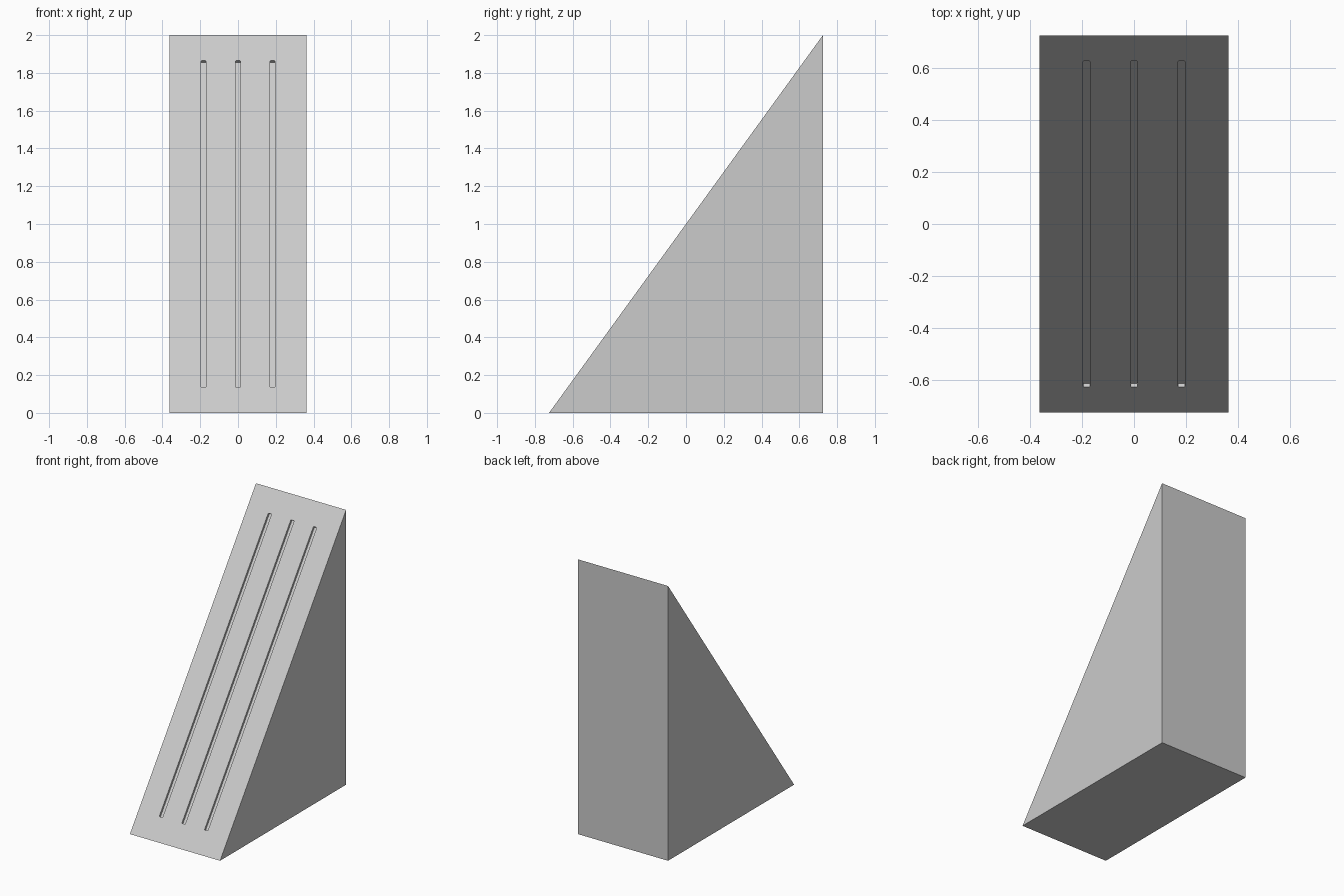
import bpy, bmesh, math
from mathutils import Matrix, Vector

if "Cube" in bpy.data.objects:
    bpy.data.objects.remove(bpy.data.objects["Cube"])

W, D, H = 0.363, 0.725, 2.0          # half width, half depth, height
GROOVE_W, GROOVE_DEPTH = 0.027, 0.016
SLOPE = math.atan2(H, 2 * D)
GROOVE_LEN = 1.73 / math.sin(SLOPE)


def make_object(name, bm):
    bmesh.ops.recalc_face_normals(bm, faces=bm.faces)
    mesh = bpy.data.meshes.new(name)
    bm.to_mesh(mesh)
    bm.free()
    obj = bpy.data.objects.new(name, mesh)
    bpy.context.collection.objects.link(obj)
    return obj


# Wedge body: triangular side profile extruded across x
bm = bmesh.new()
profile = [bm.verts.new((-W, y, z)) for y, z in ((-D, 0), (D, 0), (D, H))]
face = bm.faces.new(profile)
ext = bmesh.ops.extrude_face_region(bm, geom=[face])
bmesh.ops.translate(bm, vec=(2 * W, 0, 0),
                    verts=[v for v in ext["geom"] if isinstance(v, bmesh.types.BMVert)])
wedge = make_object("wedge_body", bm)

# Groove cutters: three long bars lying in the sloped face
bm = bmesh.new()
for x in (-0.182, 0, 0.182):
    m = (Matrix.Translation((x, 0, H / 2)) @ Matrix.Rotation(SLOPE, 4, 'X')
         @ Matrix.Diagonal((GROOVE_W, GROOVE_LEN, 2 * GROOVE_DEPTH, 1)))
    bmesh.ops.create_cube(bm, size=1, matrix=m)
# Slightly rounded groove corners
normal = Vector((0, -math.sin(SLOPE), math.cos(SLOPE)))
corners = [e for e in bm.edges
           if abs((e.verts[0].co - e.verts[1].co).normalized().dot(normal)) > 0.99]
bmesh.ops.bevel(bm, geom=corners, offset=0.005, segments=3, profile=0.5, affect='EDGES')
cutter = make_object("groove_cutter", bm)
cutter.hide_render = True

# Cut the grooves and discard the helper
mod = wedge.modifiers.new("grooves", 'BOOLEAN')
mod.operation = 'DIFFERENCE'
mod.solver = 'EXACT'
mod.object = cutter
bpy.context.view_layer.objects.active = wedge
wedge.select_set(True)
bpy.ops.object.modifier_apply(modifier=mod.name)
bpy.data.objects.remove(cutter)
